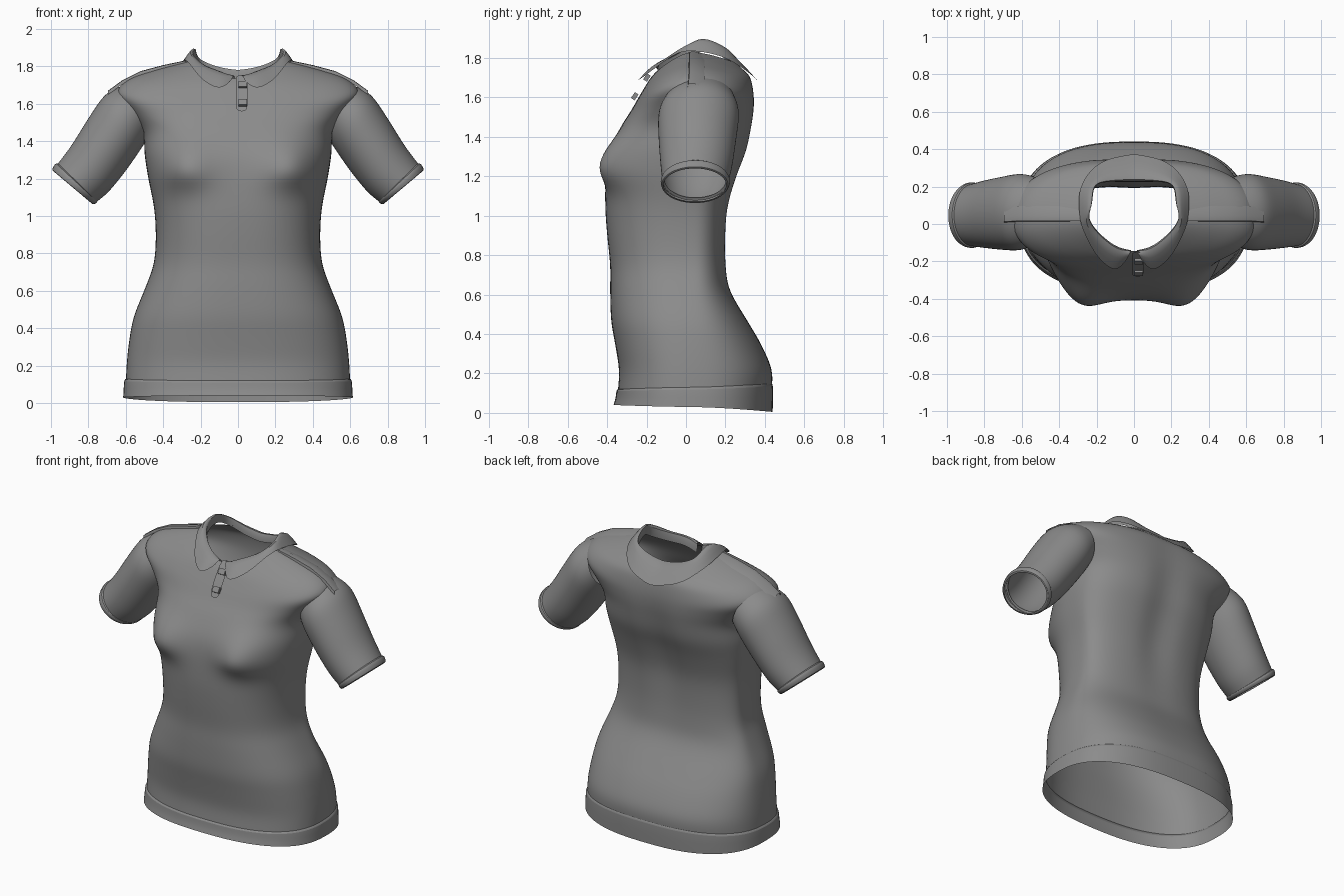
import bpy, math
from mathutils import Vector

cube = bpy.data.objects.get("Cube")
if cube:
    bpy.data.objects.remove(cube)

fabric = bpy.data.materials.new("grey fabric")
fabric.use_nodes = True
grey = (0.26, 0.26, 0.26, 1)
fabric.diffuse_color = grey
fabric.node_tree.nodes["Principled BSDF"].inputs["Base Color"].default_value = grey


def spline(rows, steps):
    """Smoothly fill in rows of numbers (Catmull-Rom)."""
    out = []
    for i in range(len(rows) - 1):
        a, b, c, d = (rows[min(max(k, 0), len(rows) - 1)] for k in range(i - 1, i + 3))
        for j in range(steps):
            t = j / steps
            out.append([q + t * (r - p) / 2 + t * t * (p - 2.5 * q + 2 * r - s / 2)
                        + t ** 3 * (1.5 * (q - r) + (s - p) / 2)
                        for p, q, r, s in zip(a, b, c, d)])
    return out + [list(rows[-1])]


def loft(name, rings, closed=True, subdiv=1, skip=None, angle=50):
    """Skin a list of point rings into a smooth open surface."""
    n = len(rings[0])
    verts = [Vector(p) for ring in rings for p in ring]
    faces = []
    for i in range(len(rings) - 1):
        for j in range(n if closed else n - 1):
            k = (j + 1) % n
            f = (i * n + j, i * n + k, (i + 1) * n + k, (i + 1) * n + j)
            if not (skip and skip(sum((verts[v] for v in f), Vector()) / 4)):
                faces.append(f)
    mesh = bpy.data.meshes.new(name)
    mesh.from_pydata(verts, [], faces)
    return finish(name, mesh, subdiv, angle)


def finish(name, mesh, subdiv=0, angle=50):
    mesh.materials.append(fabric)
    ob = bpy.data.objects.new(name, mesh)
    bpy.context.collection.objects.link(ob)
    if subdiv:
        ob.modifiers.new("smooth", 'SUBSURF').levels = subdiv
        ob.modifiers["smooth"].render_levels = subdiv
    bpy.ops.object.select_all(action='DESELECT')
    ob.select_set(True)
    bpy.context.view_layer.objects.active = ob
    bpy.ops.object.shade_smooth_by_angle(angle=math.radians(angle))
    return ob


SEGMENTS = 56
SEAM = 0.03


def bell(v, width):
    return math.exp(-(v / width) ** 2)


def body_ring(row, grow=0.0):
    """One loop round the body: side, front and back height, half width, front y, back y."""
    z_side, z_front, z_back, w, y_front, y_back = row
    ring = []
    for i in range(SEGMENTS):
        a = math.tau * i / SEGMENTS
        c, s = math.cos(a), math.sin(a)
        x = math.copysign(abs(c) ** 0.8, c) * (w + grow)
        depth = abs(s) ** 0.8
        front = s < 0
        z = z_side + ((z_front if front else z_back) - z_side) * abs(s) ** 1.2
        if front:
            y = SEAM + (y_front - grow - SEAM) * depth
            dz = z - 1.24
            y -= 0.085 * bell(abs(x) - 0.29, 0.14) * bell(dz, 0.16 if dz > 0 else 0.09)
        else:
            y = SEAM + (y_back + grow - SEAM) * depth
            y -= 0.03 * bell(x, 0.1) * bell(z - 1.25, 0.4)
        ring.append((x, y, z))
    return ring


# Torso, from hem to neckline
body = [
    (.12, .12, .12, .6, -.345, .435), (.22, .22, .22, .595, -.34, .435),
    (.35, .35, .35, .58, -.36, .38), (.47, .47, .47, .555, -.38, .31),
    (.62, .62, .62, .495, -.385, .225), (.75, .75, .75, .45, -.385, .205),
    (.9, .9, .9, .44, -.4, .205), (1.05, 1.05, 1.05, .45, -.41, .22),
    (1.2, 1.2, 1.2, .48, -.405, .265), (1.33, 1.33, 1.33, .5, -.385, .315),
    (1.45, 1.45, 1.45, .51, -.33, .34), (1.56, 1.53, 1.53, .58, -.28, .35),
    (1.66, 1.6, 1.6, .65, -.24, .35), (1.735, 1.65, 1.67, .58, -.21, .34),
    (1.78, 1.69, 1.71, .45, -.185, .325), (1.81, 1.715, 1.74, .34, -.165, .295),
    (1.83, 1.735, 1.77, .26, -.145, .265),
]
# Arm holes are left open where the sleeves join
loft("torso", [body_ring(r) for r in spline(body, 3)],
     skip=lambda c: abs(c.x) > .5 and 1.45 < c.z < 1.64 and -.06 < c.y < .16)

# Hem band with a dipped back
hem = [(.13, .12, .15, .6, -.345, .435), (.125, .115, .145, .61, -.355, .442),
       (.08, .08, .08, .612, -.355, .442), (.03, .04, .005, .615, -.368, .44)]
loft("hem_band", [body_ring(r) for r in hem])


# Sleeves and cuffs: top x, top z, bottom x, bottom z, front y, back y
def tube_ring(row, side, n=28):
    tx, tz, bx, bz, yf, yb = row
    ring = []
    for i in range(n):
        a = math.tau * i / n
        c, s = math.cos(a) / 2, math.sin(a) / 2
        ring.append((side * ((tx + bx) / 2 + c * (tx - bx)),
                     (yf + yb) / 2 + s * (yb - yf), (tz + bz) / 2 + c * (tz - bz)))
    return ring


sleeve = [(.58, 1.71, .47, 1.44, -.1, .25), (.7, 1.66, .51, 1.37, -.14, .27),
          (.79, 1.54, .6, 1.24, -.14, .255), (.89, 1.38, .69, 1.13, -.13, .235),
          (.965, 1.28, .755, 1.075, -.12, .215)]
cuff = [(.955, 1.28, .76, 1.09, -.11, .205), (.975, 1.285, .75, 1.075, -.13, .225),
        (.985, 1.27, .757, 1.068, -.13, .225), (.998, 1.245, .775, 1.06, -.125, .215),
        (.985, 1.24, .785, 1.07, -.115, .205)]
for label, side in (("left", 1), ("right", -1)):
    loft(label + "_sleeve", [tube_ring(r, side) for r in spline(sleeve, 3)])
    loft(label + "_cuff", [tube_ring(r, side) for r in cuff])

# Folded collar: roll line and leaf edge for one half, then mirrored
roll = [(.015, -.14, 1.75), (.09, -.12, 1.79), (.18, -.05, 1.825), (.235, .03, 1.87),
        (.22, .11, 1.91), (.2, .21, 1.855), (.1, .225, 1.815), (0, .225, 1.8)]
leaf = [(.035, -.185, 1.725), (.1, -.245, 1.685), (.19, -.18, 1.73), (.26, -.06, 1.815),
        (.29, .04, 1.835), (.285, .2, 1.8), (.18, .33, 1.715), (0, .375, 1.67)]


def whole(half):
    half = spline(half, 3)
    return half + [(-x, y, z) for x, y, z in reversed(half[:-1])]


edge, tip = whole(roll), whole(leaf)
middle = [tuple((p + q) / 2 + o for p, q, o in zip(a, b, (0, 0, .018)))
          for a, b in zip(edge, tip)]
stand = [(x * 1.03, y, z - .07) for x, y, z in edge]
loft("collar", [stand, edge, middle, tip], closed=False)

# Placket strip down the chest opening
path = [(1.755, -.14), (1.7, -.187), (1.64, -.228), (1.56, -.272)]
loft("placket", [[(x, y - .008, z) for x in (-.012, .02, .052)] for z, y in path], closed=False)

# Buttons, tilted to lie on the chest
for name, z, y in (("upper_button", 1.7, -.198), ("lower_button", 1.605, -.26)):
    bpy.ops.mesh.primitive_cube_add(size=1, location=(.026, y, z), rotation=(-.6, 0, 0))
    button = bpy.context.object
    button.name = name
    button.scale = (.046, .022, .036)
    button.data.materials.append(fabric)

# Raised shoulder seams
ridge = [(.28, .025, 1.822), (.4, .025, 1.797), (.52, .025, 1.765), (.62, .025, 1.715), (.695, .02, 1.66)]
for label, side in (("left", 1), ("right", -1)):
    rows = [[(side * x, y + dy, z + dz) for dy, dz in ((-.012, -.012), (-.008, .008), (.02, .01), (.07, -.012))]
            for x, y, z in ridge]
    loft(label + "_shoulder_seam", rows, closed=False, subdiv=0, angle=30)
